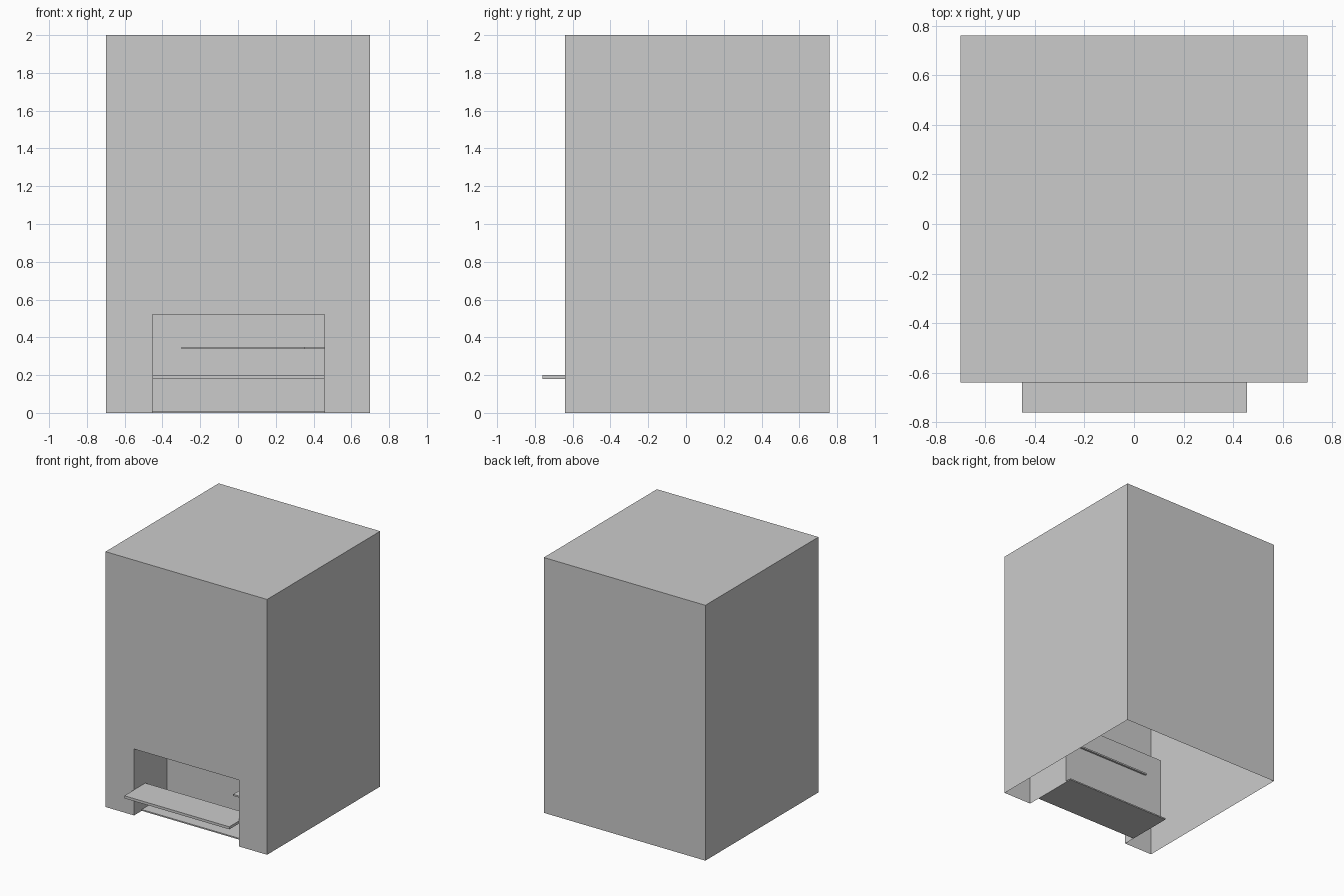
import bpy, bmesh

if "Cube" in bpy.data.objects:
    bpy.data.objects.remove(bpy.data.objects["Cube"])

FRONT, BACK, ALCOVE_BACK = -0.64, 0.76, -0.23


def finish(bm, name):
    mesh = bpy.data.meshes.new(name)
    bm.to_mesh(mesh)
    bm.free()
    obj = bpy.data.objects.new(name, mesh)
    bpy.context.collection.objects.link(obj)
    return obj


def board(name, x, y, z):
    """Box spanning the given (min, max) ranges."""
    bm = bmesh.new()
    bmesh.ops.create_cube(bm, size=1)
    for v in bm.verts:
        for i, (lo, hi) in enumerate((x, y, z)):
            v.co[i] = hi if v.co[i] > 0 else lo
    return finish(bm, name)


def sweep_back(bm, front_verts, y):
    """Pull an open chain of front vertices back to y and close the far end."""
    rear = [bm.verts.new((v.co.x, y, v.co.z)) for v in front_verts]
    for i in range(len(rear) - 1):
        bm.faces.new((front_verts[i], front_verts[i + 1], rear[i + 1], rear[i]))
    bm.faces.new(rear)


# Cabinet: thin shell, open underneath, with an alcove recessed in the front
bm = bmesh.new()
outer = [bm.verts.new((x, FRONT, z)) for x, z in ((-0.7, 0), (-0.7, 2), (0.7, 2), (0.7, 0))]
notch = [bm.verts.new((x, FRONT, z)) for x, z in ((0.457, 0), (0.457, 0.52), (-0.453, 0.52), (-0.453, 0))]
bm.faces.new(outer + notch)
sweep_back(bm, outer, BACK)
sweep_back(bm, notch, ALCOVE_BACK)
bmesh.ops.recalc_face_normals(bm, faces=bm.faces)
finish(bm, "cabinet_shell")

# Boards in the alcove
WIDE = (-0.453, 0.457)
board("front_shelf", WIDE, (-0.76, -0.5), (0.18, 0.2))
board("alcove_floor", WIDE, (-0.545, -0.18), (0, 0.01))

# Thin L-shaped ledge along the back and right walls
board("ledge_back", (-0.3, 0.35), (-0.315, -0.215), (0.338, 0.35))
board("ledge_side", (0.35, 0.457), (-0.56, -0.215), (0.338, 0.35))
